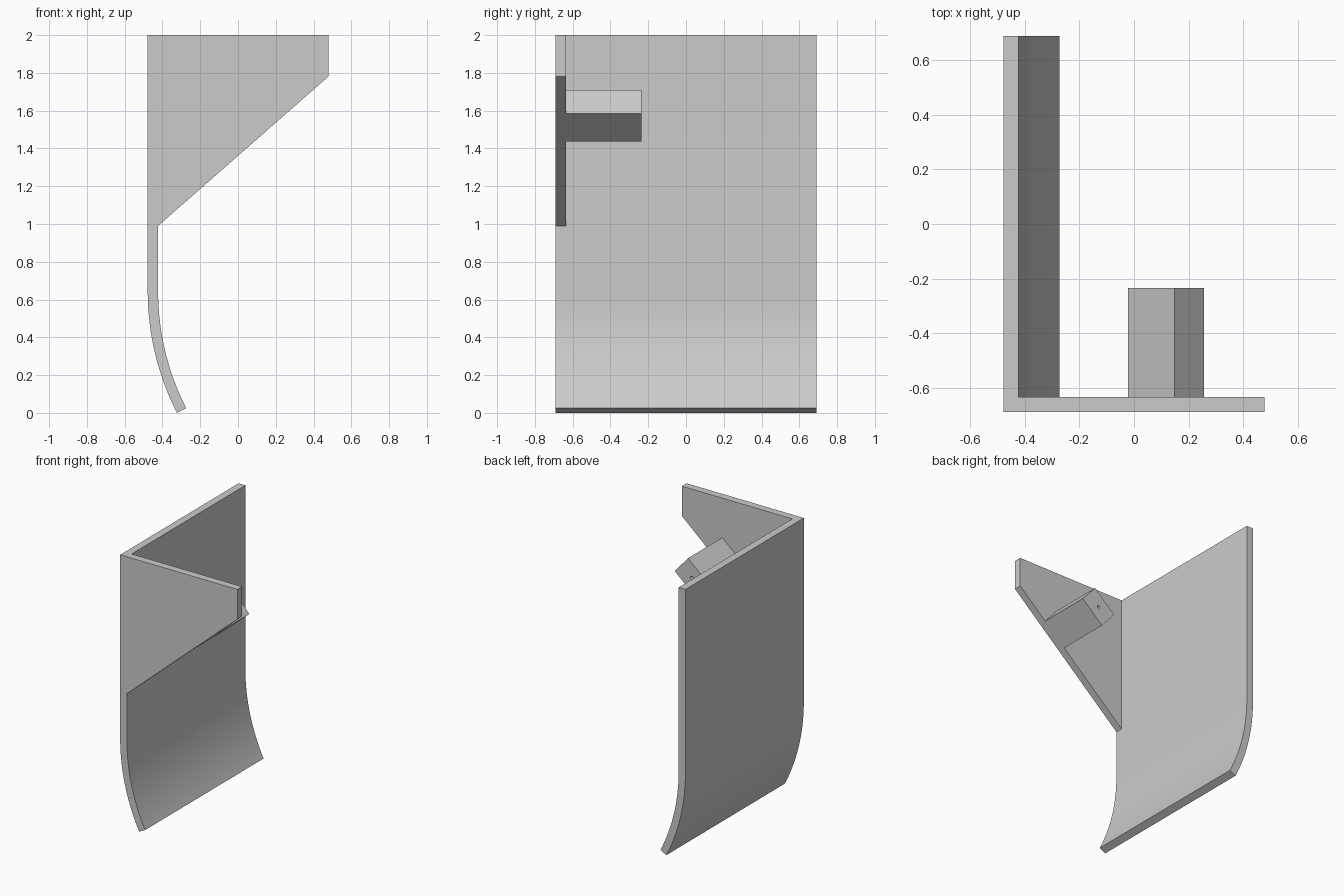
import bpy, bmesh, math
from mathutils import Vector

cube = bpy.data.objects.get("Cube")
if cube:
    bpy.data.objects.remove(cube, do_unlink=True)

grey = bpy.data.materials.new("plain grey")
grey.use_nodes = True
colour = (0.6, 0.6, 0.6, 1)
grey.diffuse_color = colour
grey.node_tree.nodes["Principled BSDF"].inputs["Base Color"].default_value = colour

LEFT, TOP = -0.478, 2.0        # outer face of the sheet, top edge
FRONT, BACK = -0.69, 0.69
T = 0.055                      # sheet thickness
INNER = LEFT + T


def extrude_profile(name, points, y0, y1):
    """Solid made by sweeping an x-z outline from y0 to y1."""
    bm = bmesh.new()
    face = bm.faces.new([bm.verts.new((x, y0, z)) for x, z in points])
    swept = bmesh.ops.extrude_face_region(bm, geom=[face])["geom"]
    verts = [v for v in swept if isinstance(v, bmesh.types.BMVert)]
    bmesh.ops.translate(bm, verts=verts, vec=(0, y1 - y0, 0))
    bmesh.ops.recalc_face_normals(bm, faces=bm.faces)
    mesh = bpy.data.meshes.new(name)
    bm.to_mesh(mesh)
    bm.free()
    mesh.materials.append(grey)
    obj = bpy.data.objects.new(name, mesh)
    bpy.context.collection.objects.link(obj)
    return obj


# Tall sheet whose lower end curls inward along an arc
R, BEND, STEPS = 1.42, math.radians(27), 24
bend_z = R * math.sin(BEND)


def arc(radius):
    angles = [BEND * i / STEPS for i in range(STEPS + 1)]
    return [(LEFT + R - radius * math.cos(a), bend_z - radius * math.sin(a)) for a in angles]


outline = [(LEFT, TOP)] + arc(R) + arc(R - T)[::-1] + [(INNER, TOP)]
sheet = extrude_profile("curved_sheet", outline, FRONT, BACK)
bpy.ops.object.select_all(action="DESELECT")
sheet.select_set(True)
bpy.context.view_layer.objects.active = sheet
bpy.ops.object.shade_smooth_by_angle(angle=math.radians(20))

# Front gusset plate with a slanted lower edge
low, high = Vector((INNER, 0.99)), Vector((-LEFT, 1.78))
extrude_profile("front_plate", [(INNER, TOP), low, high, (-LEFT, TOP)], FRONT, FRONT + T)

# Block behind the plate, flush with the slanted edge
along = (high - low).normalized()
up = Vector((-along.y, along.x))
a = low + along * 0.678
b = a + along * 0.226
rise = up * 0.164
block_end = -0.235
block = extrude_profile("mounting_block", [a, b, b + rise, a + rise], FRONT + T, block_end)

# Small drilled hole in the block's end
centre = (a + b + rise) / 2
bpy.ops.mesh.primitive_cylinder_add(vertices=24, radius=0.011, depth=0.4,
                                    location=(centre.x, block_end, centre.y),
                                    rotation=(math.pi / 2, 0, 0))
drill = bpy.context.object
drill.name = "hole_cutter"
drill.data.materials.append(grey)
drill.hide_render = True
drill.display_type = "WIRE"
cut = block.modifiers.new("drilled hole", "BOOLEAN")
cut.operation = "DIFFERENCE"
cut.solver = "EXACT"
cut.object = drill
